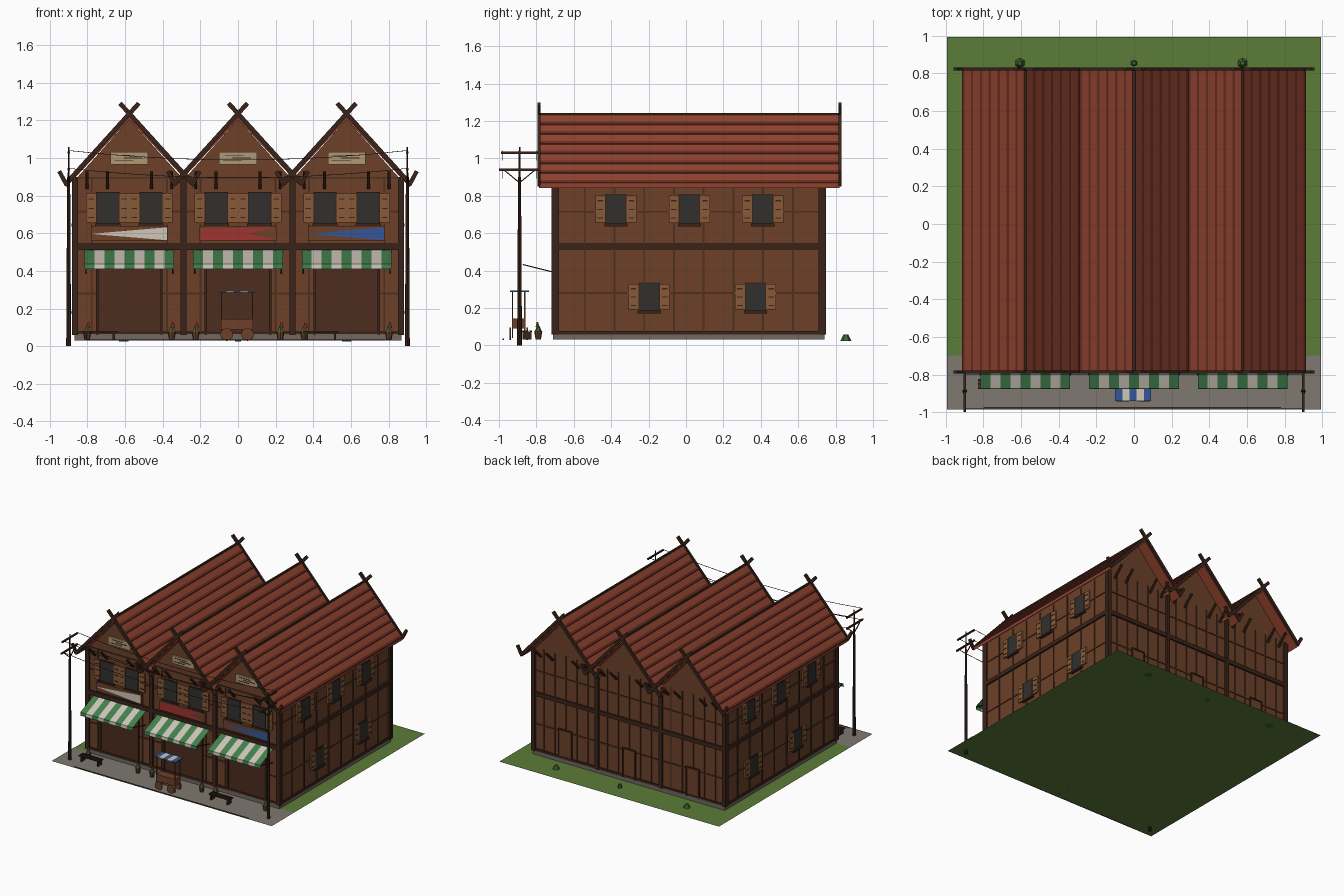
import bpy, bmesh, math
from mathutils import Vector, Matrix

if "Cube" in bpy.data.objects:
    bpy.data.objects.remove(bpy.data.objects["Cube"])


def lin(v):
    v /= 255
    return v / 12.92 if v < 0.04045 else ((v + 0.055) / 1.055) ** 2.4


def mat(name, r, g, b):
    m = bpy.data.materials.new(name)
    m.diffuse_color = (lin(r), lin(g), lin(b), 1)
    m.use_nodes = True
    m.node_tree.nodes["Principled BSDF"].inputs["Base Color"].default_value = m.diffuse_color
    return m


WALL, DARK = mat("wall_wood", 108, 64, 40), mat("dark_timber", 58, 36, 26)
SHOP, SHUT = mat("shop_interior", 76, 44, 30), mat("shutter_wood", 136, 90, 56)
ROOF, BATTEN = mat("roof_red", 144, 66, 46), mat("roof_seam", 104, 46, 34)
GLASS, CREAM = mat("window_glass", 50, 48, 46), mat("cream", 205, 198, 184)
GREEN, GRASS = mat("awning_green", 66, 128, 76), mat("grass", 92, 124, 56)
PAVE, STONE = mat("paving", 126, 120, 112), mat("stone", 112, 104, 96)
RED, BLUE = mat("red", 160, 52, 48), mat("blue", 52, 86, 150)
PANEL, LEAF = mat("gable_panel", 176, 152, 116), mat("leaf", 62, 100, 48)


class Part:
    """Collects simple solids into one named object."""
    def __init__(self, name, material):
        self.name, self.mat, self.bm = name, material, bmesh.new()

    def box(self, x0, x1, y0, y1, z0, z1):
        m = Matrix.Translation(((x0 + x1) / 2, (y0 + y1) / 2, (z0 + z1) / 2))
        bmesh.ops.create_cube(self.bm, size=1, matrix=m @ Matrix.Diagonal((abs(x1 - x0), abs(y1 - y0), abs(z1 - z0), 1)))

    def bar(self, p, q, w, h):
        p, q = Vector(p), Vector(q)
        d = q - p
        m = Matrix.Translation((p + q) / 2) @ d.to_track_quat('Z', 'Y').to_matrix().to_4x4()
        bmesh.ops.create_cube(self.bm, size=1, matrix=m @ Matrix.Diagonal((w, h, d.length, 1)))

    def cone(self, x, y, z0, z1, r0, r1, n=8, rot=Matrix()):
        bmesh.ops.create_cone(self.bm, cap_ends=True, segments=n, radius1=r0, radius2=r1, depth=z1 - z0,
                              matrix=Matrix.Translation((x, y, (z0 + z1) / 2)) @ rot)

    def poly(self, pts):
        return self.bm.faces.new([self.bm.verts.new(p) for p in pts])

    def prism(self, prof, y0, y1):
        f = self.poly([(x, y0, z) for x, z in prof])
        g = bmesh.ops.extrude_face_region(self.bm, geom=[f])
        vs = [v for v in g['geom'] if isinstance(v, bmesh.types.BMVert)]
        bmesh.ops.translate(self.bm, verts=vs, vec=(0, y1 - y0, 0))
        bmesh.ops.recalc_face_normals(self.bm, faces=self.bm.faces)

    def on_wall(self, wall, u0, u1, z0, z1, d):
        """Slab standing d proud of the named wall."""
        if wall == 'front':
            self.box(u0, u1, YF - d, YF + 0.004, z0, z1)
        elif wall == 'back':
            self.box(u0, u1, YB - 0.004, YB + d, z0, z1)
        else:
            s = 1 if wall == 'right' else -1
            self.box(s * (XW - 0.004), s * (XW + d), u0, u1, z0, z1)

    def done(self):
        me = bpy.data.meshes.new(self.name)
        self.bm.to_mesh(me)
        self.bm.free()
        me.materials.append(self.mat)
        bpy.context.collection.objects.link(bpy.data.objects.new(self.name, me))


XW, YF, YB = 0.865, -0.70, 0.73
HOUSES = (-0.577, 0, 0.577)
PEAK, EAVE, HALF = 1.238, 0.865, 0.338
SLOPE = (PEAK - EAVE) / HALF
P = {n: Part(n, m) for n, m in [
    ("ground", GRASS), ("pavement", PAVE), ("curb", DARK), ("foundation", STONE), ("walls", WALL),
    ("roofs", ROOF), ("roof_seams", BATTEN), ("gable_boards", DARK), ("eave_struts", DARK),
    ("timber_frame", DARK), ("thin_battens", mat("batten", 76, 46, 31)), ("window_frames", DARK),
    ("window_panes", GLASS), ("shutters", SHUT), ("shutter_battens", DARK), ("shop_openings", SHOP),
    ("gable_panels", PANEL), ("panel_slats", DARK), ("awning_green", GREEN), ("awning_white", CREAM),
    ("awning_arms", DARK), ("sign_boards", WALL), ("sign_white", CREAM), ("sign_red", RED),
    ("sign_blue", BLUE), ("back_doors", WALL), ("utility_poles", DARK), ("wires", DARK),
    ("cart_body", WALL), ("cart_canopy_blue", BLUE), ("cart_canopy_white", CREAM), ("benches", DARK),
    ("pots", WALL), ("plants", LEAF), ("flowers", RED)]}

# ground, paving and foundation
P["ground"].poly([(-0.995, -0.985, 0.03), (0.995, -0.985, 0.03), (0.995, 0.995, 0.03), (-0.995, 0.995, 0.03)])
P["pavement"].poly([(-0.995, -0.985, 0.033), (0.995, -0.985, 0.033), (0.995, -0.70, 0.033), (-0.995, -0.70, 0.033)])
P["curb"].box(-0.8, 0.78, -0.98, -0.973, 0.03, 0.036)
P["foundation"].box(-XW - 0.005, XW + 0.005, YF - 0.01, YB + 0.01, 0.031, 0.065)

# wall body with three gables
prof = [(-XW, 0.06), (XW, 0.06)]
for c in reversed(HOUSES):
    prof += [(c + 0.2883, 0.885), (c, 1.205)]
P["walls"].prism(prof + [(-XW, 0.885)], YF, YB)

# roofs, seams, crossed gable boards with upturned tips, struts
for c in HOUSES:
    t = 0.034
    P["roofs"].prism([(c - HALF, EAVE), (c, PEAK), (c + HALF, EAVE), (c + HALF, EAVE - t + 0.012),
                      (c, PEAK - t), (c - HALF, EAVE - t + 0.012)], -0.785, 0.82)
    P["gable_boards"].bar((c, -0.785, PEAK), (c, 0.82, PEAK), 0.014, 0.012)
    for s in (-1, 1):
        for i in range(1, 8):
            x = HALF * i / 7.15
            a, b = x - 0.006, x + 0.006
            P["roof_seams"].prism([(c + s * u, PEAK - SLOPE * u + k) for u, k in
                                   ((a, -0.004), (a, 0.006), (b, 0.006), (b, -0.004))], -0.784, 0.819)
        for y in (-0.787, 0.823):
            P["gable_boards"].bar((c - s * 0.05, y, PEAK + 0.053), (c + s * HALF, y, EAVE - 0.002), 0.016, 0.024)
            P["gable_boards"].bar((c + s * (HALF - 0.005), y, EAVE - 0.01), (c + s * 0.373, y, 0.93), 0.016, 0.022)
        for y0, y1 in ((YF, -0.78), (YB, 0.815)):
            for dx in (0.117, 0.225):
                P["eave_struts"].bar((c + s * dx, y0, 0.84), (c + s * dx, y1, 0.925), 0.015, 0.015)

# timber framing on the four walls
F, B = P["timber_frame"], P["thin_battens"]
for w in ('front', 'back', 'left', 'right'):
    ends = (-XW, XW) if w in ('front', 'back') else (YF, YB)
    F.on_wall(w, *ends, 0.512, 0.545, 0.014)
    F.on_wall(w, *ends, 0.06, 0.078, 0.01)
    for z in (0.28, 0.715) if w != 'front' else (0.715, 0.895):
        B.on_wall(w, *ends, z - 0.005, z + 0.005, 0.005)
    if w in ('front', 'back'):
        for x in (-XW, -0.2885, 0.2885, XW):
            F.on_wall(w, x - 0.016, x + 0.016, 0.06, 0.89, 0.018)
        for c in HOUSES:
            for dx in (-0.2, 0.2) if w == 'front' else (-0.2, -0.1, 0, 0.1, 0.2):
                B.on_wall(w, c + dx - 0.005, c + dx + 0.005, 0.06 if dx else 0.3, 0.9, 0.006)
    else:
        for y in (YF + 0.008, YB - 0.008):
            F.on_wall(w, y - 0.014, y + 0.014, 0.06, 0.885, 0.014)
        for i in range(1, 9):
            y = YF + (YB - YF) * i / 9
            B.on_wall(w, y - 0.005, y + 0.005, 0.06, 0.87, 0.006)


# shuttered windows
def window(w, u, z0, z1, hw):
    P["window_frames"].on_wall(w, u - hw, u + hw, z0, z1, 0.008)
    P["window_frames"].on_wall(w, u - hw - 0.005, u + hw + 0.005, z0 - 0.008, z0 + 0.006, 0.02)
    P["window_panes"].on_wall(w, u - hw + 0.006, u + hw - 0.006, z0 + 0.006, z1 - 0.006, 0.011)
    for s in (-1, 1):
        a, b = sorted((u + s * hw, u + s * (hw + 0.053)))
        P["shutters"].on_wall(w, a, b, z0 + 0.012, z1 - 0.008, 0.013)
        for f in (0.22, 0.5, 0.78):
            z = z0 + f * (z1 - z0)
            P["shutter_battens"].on_wall(w, a + 0.012, b - 0.012, z - 0.003, z + 0.003, 0.016)


for w in ('left', 'right'):
    for y in (-0.375, 0.018, 0.41):
        window(w, y, 0.645, 0.81, 0.057)
    for y in (-0.197, 0.372):
        window(w, y, 0.18, 0.338, 0.057)

for k, c in enumerate(HOUSES):
    for s in (-1, 1):
        window('front', c + s * 0.115, 0.645, 0.82, 0.062)
    # shop opening, posts and gable panel
    P["shop_openings"].on_wall('front', c - 0.165, c + 0.165, 0.066, 0.45, 0.006)
    for s in (-1, 1):
        F.on_wall('front', c + s * 0.165, c + s * 0.177, 0.06, 0.46, 0.014)
        B.on_wall('front', c + s * 0.177, c + s * 0.275, 0.275, 0.285, 0.006)
    P["gable_panels"].on_wall('front', c - 0.1, c + 0.1, 0.967, 1.032, 0.012)
    for z, a in ((0.985, -0.03), (1.0, 0.02), (1.015, -0.02)):
        P["panel_slats"].on_wall('front', c + a - 0.05, c + a + 0.05, z - 0.002, z + 0.002, 0.015)
    # striped awning with valance and arms
    for i in range(9):
        x0, x1 = c - 0.238 + 0.476 * i / 9, c - 0.238 + 0.476 * (i + 1) / 9
        part = P["awning_white" if i % 2 else "awning_green"]
        part.poly([(x0, -0.70, 0.51), (x1, -0.70, 0.51), (x1, -0.875, 0.437), (x0, -0.875, 0.437)])
        part.poly([(x0, -0.875, 0.437), (x1, -0.875, 0.437), (x1, -0.877, 0.41), (x0, -0.877, 0.41)])
    for s in (-1, 1):
        P["awning_arms"].bar((c + s * 0.23, YF, 0.39), (c + s * 0.23, -0.873, 0.433), 0.006, 0.006)
    # sign board with a wedge-shaped colour field
    P["sign_boards"].on_wall('front', c - 0.205, c + 0.205, 0.56, 0.636, 0.02)
    y = YF - 0.023
    sign = P[("sign_white", "sign_red", "sign_blue")[k]]
    sign.poly([(c - 0.205, y, 0.597), (c + 0.2, y, 0.563), (c + 0.2, y, 0.632)] if k != 1 else
              [(c - 0.2, y, 0.563), (c + 0.2, y, 0.565), (c + 0.05, y, 0.598), (c + 0.2, y, 0.632), (c - 0.2, y, 0.625)])
    # plain back door with frame
    P["back_doors"].on_wall('back', c - 0.05, c + 0.05, 0.06, 0.29, 0.008)
    for s in (-1, 1):
        F.on_wall('back', c + s * 0.05, c + s * 0.06, 0.06, 0.3, 0.014)
    F.on_wall('back', c - 0.06, c + 0.06, 0.29, 0.3, 0.014)
    # shrub by the back door
    P["plants"].cone(c - 0.03 * (k == 0), 0.855, 0.025, 0.06, 0.03 - 0.012 * (k == 1), 0.012, 6)
    # flower pots beside the shop
    for s in (-1, 1):
        x = c + s * 0.225
        P["pots"].cone(x, -0.79, 0.033, 0.075, 0.014, 0.022)
        P["plants"].cone(x, -0.79, 0.075, 0.105, 0.02, 0.006, 6)
        P["flowers"].cone(x + 0.006, -0.795, 0.1, 0.125, 0.012, 0.004, 5)

# utility poles, cross arms and sagging wires
for x in (-0.9, 0.9):
    U = P["utility_poles"]
    U.cone(x, -0.89, 0.0, 0.9, 0.013, 0.008)
    U.cone(x, -0.89, 0.88, 1.06, 0.006, 0.004, 6)
    U.box(x - 0.006, x + 0.006, -1.0, -0.79, 0.934, 0.946)
    U.box(x - 0.006, x + 0.006, -0.99, -0.79, 1.025, 1.036)
    for y in (-0.97, -0.81):
        U.bar((x, -0.89, 0.87), (x, y, 0.936), 0.006, 0.006)
for y, z, sag in ((-0.98, 1.04, 0.05), (-0.80, 1.04, 0.05), (-0.98, 0.945, 0.05), (-0.80, 0.945, 0.05)):
    pts = [(-0.9 + 0.18 * i, y, z - sag * (1 - ((i - 5) / 5) ** 2)) for i in range(11)]
    for p, q in zip(pts, pts[1:]):
        P["wires"].bar(p, q, 0.003, 0.003)

# market cart with striped canopy and wheels
C = P["cart_body"]
C.box(-0.09, 0.08, -0.93, -0.86, 0.09, 0.145)
for x in (-0.09, 0.075):
    for y in (-0.93, -0.865):
        C.box(x, x + 0.006, y, y + 0.006, 0.04, 0.29)
for x in (-0.06, 0.05):
    for y in (-0.94, -0.85):
        C.cone(x, y, 0.058, 0.066, 0.034, 0.034, 10, Matrix.Rotation(math.pi / 2, 4, 'X'))
for i in range(5):
    x = -0.1 + 0.038 * i
    P["cart_canopy_white" if i % 2 else "cart_canopy_blue"].box(x, x + 0.038, -0.94, -0.84, 0.285, 0.293)

# slatted benches
for x in (-0.735, 0.44):
    for y in (-0.87, -0.85, -0.83):
        P["benches"].box(x - 0.095, x + 0.095, y - 0.007, y + 0.007, 0.073, 0.081)
    for s in (-0.075, 0.075):
        P["benches"].box(x + s - 0.006, x + s + 0.006, -0.875, -0.825, 0.033, 0.073)

for part in P.values():
    part.done()
